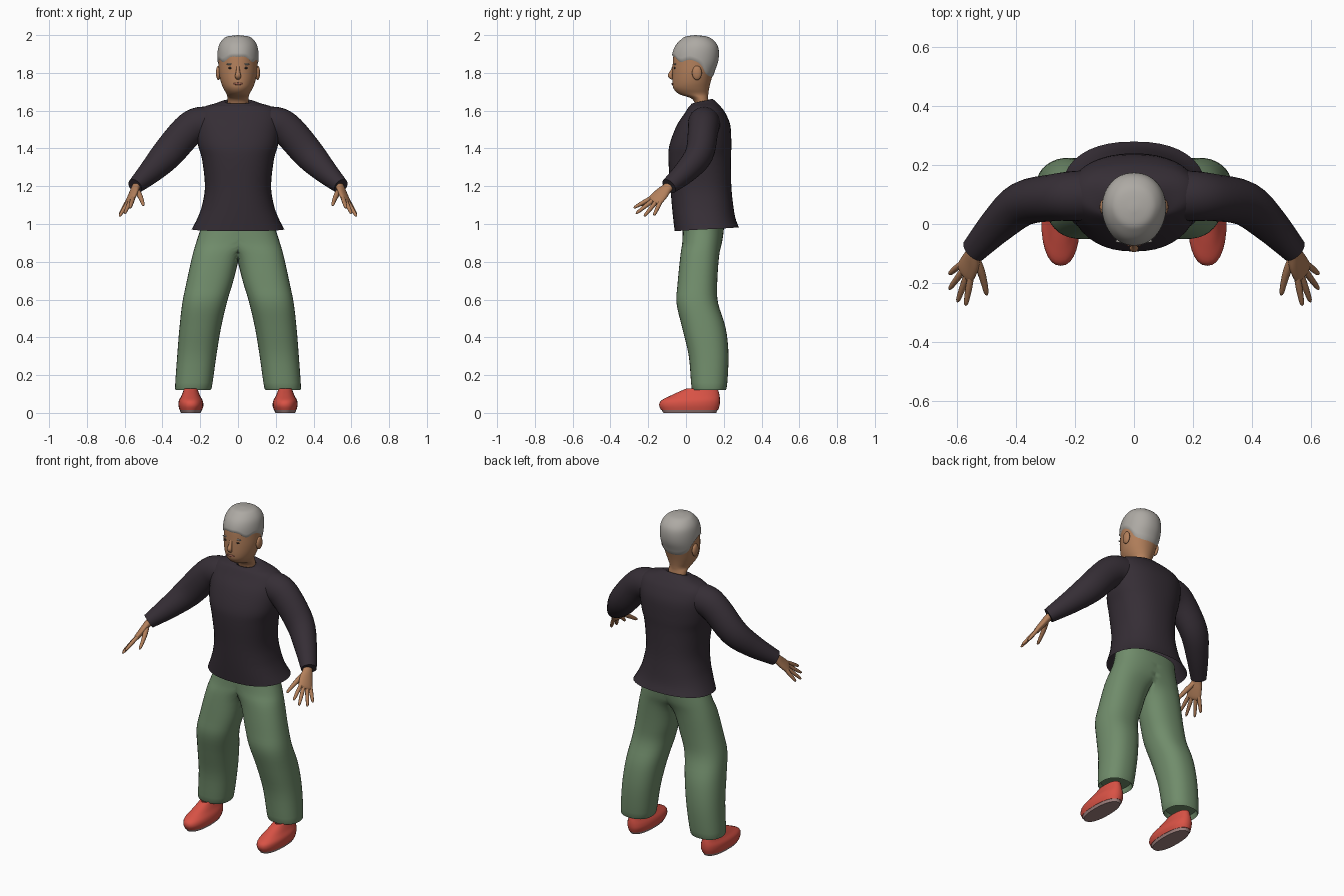
import bpy, bmesh, math
from mathutils import Vector

if "Cube" in bpy.data.objects:
    bpy.data.objects.remove(bpy.data.objects["Cube"])


def material(name, *rgb):
    m = bpy.data.materials.new(name)
    m.diffuse_color = (*rgb, 1)
    m.use_nodes = True
    m.node_tree.nodes["Principled BSDF"].inputs["Base Color"].default_value = m.diffuse_color
    return m


SKIN = material("skin", .45, .215, .105)
HAIR = material("grey_hair", .42, .40, .37)
KNIT = material("dark_knit", .036, .027, .036)
CLOTH = material("green_cloth", .163, .264, .147)
RED = material("red_leather", .69, .085, .06)
SOLE = material("sole_rubber", .36, .23, .22)
DARK = material("eye_dark", .05, .035, .03)
LIP = material("lip", .36, .13, .085)


def sample(rows, t):
    """Smooth interpolation of a list of rows at index position t."""
    i = min(int(t), len(rows) - 2)
    f, last = t - i, len(rows) - 1
    a, b, c, d = (rows[max(0, min(last, k))] for k in (i - 1, i, i + 1, i + 2))
    return [q + .5 * f * (r - p + f * (2 * p - 5 * q + 4 * r - s + f * (3 * (q - r) + s - p)))
            for p, q, r, s in zip(a, b, c, d)]


def finish(name, rings, mat, caps=(False, False), mirror=False, half=False):
    """Skin closed rings of points into one smooth object."""
    bm = bmesh.new()
    vs = [[bm.verts.new(p) for p in r] for r in rings]
    n = len(vs[0])
    for r0, r1 in zip(vs, vs[1:]):
        for j in range(n):
            bm.faces.new((r0[j], r0[(j + 1) % n], r1[(j + 1) % n], r1[j]))
    for use, r in zip(caps, (vs[0], vs[-1])):
        if use:
            bm.faces.new(r)
    if half:  # open the seam on the mirror plane
        inner = [f for f in bm.faces if all(v.co.x < 1e-5 for v in f.verts)]
        bmesh.ops.delete(bm, geom=inner, context='FACES')
    bmesh.ops.remove_doubles(bm, verts=bm.verts, dist=1e-4)
    bmesh.ops.recalc_face_normals(bm, faces=bm.faces)
    me = bpy.data.meshes.new(name)
    bm.to_mesh(me)
    bm.free()
    ob = bpy.data.objects.new(name, me)
    bpy.context.collection.objects.link(ob)
    me.materials.append(mat)
    if mirror:
        ob.modifiers.new("mirror", 'MIRROR').merge_threshold = .0005
    bpy.ops.object.select_all(action='DESELECT')
    ob.select_set(True)
    bpy.context.view_layer.objects.active = ob
    bpy.ops.object.shade_smooth_by_angle(angle=math.radians(50))
    return ob


def oval(row, a, power=2.3, egg=0, grow=0):
    """Point on a level oval (z, x0, x1, y_front, y_back, tilt); angle 0 is the front."""
    z, x0, x1, y0, y1, tilt = row
    s, c = math.sin(a), math.cos(a)
    e = 2 / power
    rx, ry = (x1 - x0) / 2 + grow, (y1 - y0) / 2 + grow
    x = (x0 + x1) / 2 + rx * math.copysign(abs(s) ** e, s) * (1 - egg * max(c, 0))
    y = (y0 + y1) / 2 - ry * math.copysign(abs(c) ** e, c)
    return Vector((x, y, z + tilt * c + grow))


def loft(name, rows, mat, n=32, steps=4, power=2.3, egg=0, half=False, **kw):
    rows = [tuple(r) + (0,) * (6 - len(r)) for r in rows]
    rings = []
    for k in range((len(rows) - 1) * steps + 1):
        ring = [oval(sample(rows, k / steps), 2 * math.pi * j / n, power, egg) for j in range(n)]
        if half:
            for p in ring:
                p.x = max(p.x, 0)
        rings.append(ring)
    return finish(name, rings, mat, half=half, **kw)


def tube(name, path, mat, side, n=20, steps=4, mirror=True):
    """Sweep an oval along (x, y, z, radius_along_side, radius_across)."""
    total = (len(path) - 1) * steps
    pts = [sample(path, k / steps) for k in range(total + 1)]
    rings = []
    for k, p in enumerate(pts):
        d = (Vector(pts[min(k + 1, total)][:3]) - Vector(pts[max(k - 1, 0)][:3])).normalized()
        u = Vector(side)
        u = (u - d * u.dot(d)).normalized()
        v = d.cross(u)
        rings.append([Vector(p[:3]) + u * p[3] * math.cos(b) + v * p[4] * math.sin(b)
                      for b in (2 * math.pi * j / n for j in range(n))])
    return finish(name, rings, mat, caps=(True, True), mirror=mirror)


def ball(name, loc, size, mat, n=16, m=10, mirror=True):
    rings = [[Vector(loc) + Vector((size[0] * math.sin(t) * math.cos(a),
                                    size[1] * math.sin(t) * math.sin(a), size[2] * math.cos(t)))
              for a in (2 * math.pi * j / n for j in range(n))]
             for t in (math.pi * i / m for i in range(m + 1))]
    return finish(name, rings, mat, mirror=mirror)


def sym(rows):
    return [(r[0], -r[1], *r[1:]) for r in rows]


# Sweater body with flared hem and turned collar
loft("sweater", sym([
    (.972, .245, -.06, .28, -.01), (1.03, .215, -.068, .262), (1.1, .19, -.075, .25),
    (1.2, .175, -.083, .24), (1.34, .19, -.093, .238), (1.42, .212, -.087, .24),
    (1.52, .222, -.05, .235), (1.585, .215, -.008, .21), (1.62, .18, .015, .185),
    (1.638, .12, .025, .16, -.008), (1.65, .078, .032, .138, -.012),
    (1.64, .056, .045, .12, -.012)]), KNIT, n=40)

# Sleeves
tube("sleeve", [(.10, .10, 1.53, .085, .085), (.20, .095, 1.53, .085, .09),
                (.27, .09, 1.49, .08, .088), (.375, .07, 1.37, .075, .083),
                (.46, 0, 1.28, .062, .065), (.545, -.09, 1.20, .045, .042)],
     KNIT, (0, 1, 0), n=28)

# Trousers: one leg that opens into half of the hips
loft("trousers", [
    (1.03, -.19, .19, -.01, .20), (.97, -.20, .20, -.017, .20), (.90, -.13, .222, -.02, .19),
    (.83, -.02, .242, -.03, .175), (.68, .03, .275, -.045, .165), (.58, .06, .295, -.05, .17),
    (.45, .09, .31, -.02, .21), (.30, .115, .322, .015, .225), (.13, .14, .333, .03, .215),
    (.15, .155, .318, .045, .20)], CLOTH, n=36, half=True, mirror=True, caps=(False, True))

# Shoes and soles
loft("shoe", [
    (.015, .19, .31, -.132, .17), (.04, .183, .315, -.142, .178), (.065, .187, .313, -.132, .18),
    (.09, .20, .30, -.085, .178), (.115, .21, .29, -.03, .172), (.13, .215, .285, .01, .165),
    (.11, .225, .275, .03, .15)], RED, n=28, mirror=True, caps=(True, True))
loft("shoe_sole", [(0, .198, .302, -.12, .16), (.018, .19, .31, -.13, .168)],
     SOLE, n=28, steps=1, mirror=True, caps=(True, True))

# Head and neck
HEAD = sym([
    (1.60, .055, .055, .13), (1.66, .056, .035, .118), (1.687, .06, -.035, .118),
    (1.715, .076, -.065, .122), (1.75, .09, -.072, .13), (1.80, .10, -.072, .145),
    (1.85, .103, -.07, .163), (1.90, .102, -.065, .168), (1.94, .094, -.048, .16),
    (1.97, .075, -.02, .135), (1.986, .05, .005, .105), (1.993, 0, .05, .05)])
HEAD = [(*r, 0) for r in HEAD]
head = loft("head", HEAD, SKIN, n=40, power=2.15, egg=.12)

# Hair cap following the hairline, given as row positions from front to nape
HAIRLINE = [(6.75,), (6.7,), (6.2,), (6.45,), (6.0,), (5.0,), (4.7,), (4.65,)]


def hair_ring(f, n=56):
    ring = []
    for j in range(n):
        a = 2 * math.pi * j / n
        low = sample(HAIRLINE, min(a, 2 * math.pi - a) / math.pi * 7)[0]
        top = len(HEAD) - 1
        p = oval(sample(HEAD, low + (top - low) * f), a, 2.15, .12,
                 -.004 if f < 0 else .0065)
        ring.append(p)
    return ring


finish("hair", [hair_ring(-.02)] + [hair_ring(k / 20) for k in range(20)]
       + [[Vector((0, .05, 2.0))] * 56], HAIR)


# Face
def on_face(x, z):
    v = min((v.co for v in head.data.vertices if v.co.y < 0),
            key=lambda c: (c.x - x) ** 2 + (c.z - z) ** 2)
    return (x, v.y, z)


ball("ear", (.104, .058, 1.80), (.013, .026, .038), SKIN)
ball("eye", on_face(.04, 1.826), (.014, .005, .005), DARK)
ball("eyebrow", on_face(.042, 1.846), (.021, .006, .004), HAIR)
ball("mouth", on_face(0, 1.742), (.027, .005, .006), LIP, mirror=False)
tube("nose", [(0, -.064, 1.84, .008, .006), (0, -.074, 1.81, .010, .009),
              (0, -.083, 1.788, .015, .013), (0, -.077, 1.775, .014, .010),
              (0, -.066, 1.768, .006, .005)], SKIN, (1, 0, 0), n=14, mirror=False)

# Hands: palm, four fingers and a thumb
ACROSS = Vector((.45, .85, -.25)).normalized()
KNUCKLE = Vector((.572, -.163, 1.125))
tube("palm", [(.515, -.06, 1.225, .026, .022), (.54, -.095, 1.195, .028, .021),
              (.555, -.13, 1.16, .04, .019), (.572, -.163, 1.125, .043, .015),
              (.578, -.173, 1.115, .034, .008)], SKIN, ACROSS)
TIPS = [("index", -.034, (.572, -.277, 1.085)), ("middle", -.011, (.60, -.265, 1.055)),
        ("ring", .011, (.628, -.222, 1.04)), ("little", .032, (.628, -.17, 1.045))]
for label, offset, tip in TIPS:
    base, tip = KNUCKLE + ACROSS * offset, Vector(tip)
    path = [(*base.lerp(tip, f), r, r) for f, r in
            ((-.15, .011), (.3, .0115), (.7, .0095), (.93, .007), (1, .002))]
    tube(label + "_finger", path, SKIN, ACROSS, n=10, steps=2)
tube("thumb", [(.54, -.11, 1.185, .014, .014), (.522, -.155, 1.155, .015, .014),
               (.509, -.20, 1.125, .0115, .011), (.502, -.233, 1.103, .008, .008),
               (.50, -.242, 1.098, .002, .002)], SKIN, ACROSS, n=10, steps=2)
